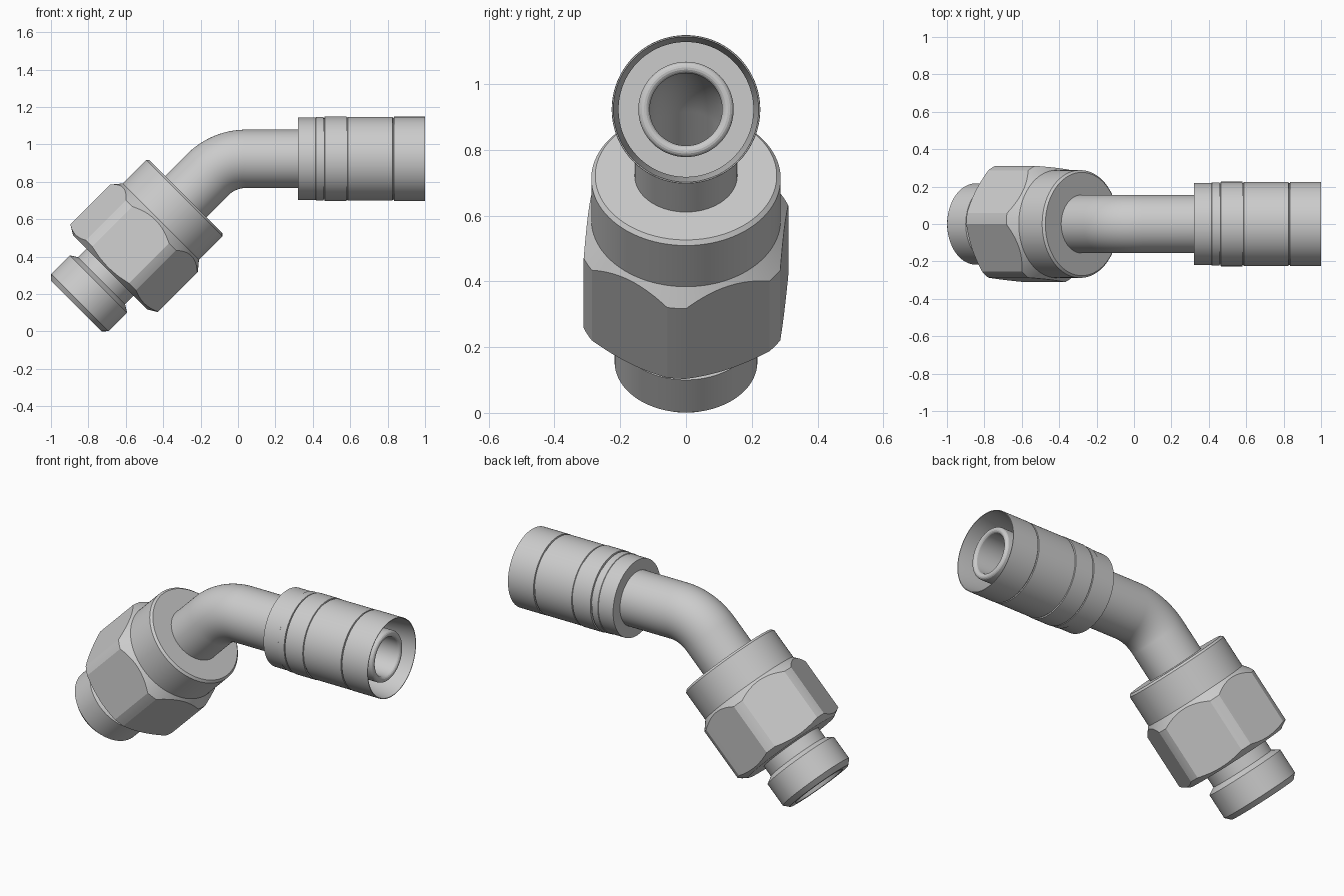
import bpy
from math import sin, cos, pi, radians, degrees

if "Cube" in bpy.data.objects:
    bpy.data.objects.remove(bpy.data.objects["Cube"])

SEGS = 144
# Centreline: 45 degree straight, bend, then horizontal straight
START = (-0.865, 0.135)
BEND_R = 0.29
S1 = 0.994
S2 = S1 + BEND_R * pi / 4
X2, AXIS_Z = 0.043, 0.923


def place(s):
    """Centre point and tangent angle at distance s along the fitting."""
    if s <= S1:
        return START[0] + s * cos(pi / 4), START[1] + s * sin(pi / 4), pi / 4
    if s >= S2:
        return X2 + s - S2, AXIS_Z, 0.0
    a = pi / 4 - (s - S1) / BEND_R
    return X2 - BEND_R * sin(a), AXIS_Z - BEND_R * (1 - cos(a)), a


def skin(name, profile):
    """Sweep profile(angle) -> [(s, radius)] around the centreline."""
    cols, verts, faces = [], [], []
    for j in range(SEGS):
        phi = 2 * pi * j / SEGS
        col = profile(phi)
        for s, r in col:
            x, z, a = place(s)
            verts.append((x - sin(a) * r * cos(phi), r * sin(phi),
                          z + cos(a) * r * cos(phi)))
    n = len(col)
    for j in range(SEGS):
        k = (j + 1) % SEGS
        for i in range(n - 1):
            faces.append((j * n + i, j * n + i + 1, k * n + i + 1, k * n + i))
    mesh = bpy.data.meshes.new(name)
    mesh.from_pydata(verts, [], faces)
    mesh.shade_smooth()
    mesh.set_sharp_from_angle(angle=radians(18))
    ob = bpy.data.objects.new(name, mesh)
    bpy.context.collection.objects.link(ob)
    return ob


def at_x(points):
    """Turn (x, radius) on the horizontal leg into (s, radius)."""
    return [(x - X2 + S2, r) for x, r in points]


# Threaded end, chamfered hexagon and round collar
def nut(phi):
    off = (degrees(phi) - 35 + 30) % 60 - 30
    r = min(0.331, 0.3 / cos(radians(off)))
    return [(0, 0.155), (0, 0.19), (0.028, 0.217), (0.168, 0.217),
            (0.192, 0.178), (0.256, 0.178), (0.256, 0.28),
            (0.256 + (r - 0.28) * 0.6, r), (0.64 - (r - 0.288) * 1.2, r),
            (0.64, 0.288), (0.817, 0.288), (0.829, 0.276), (0.829, 0.15)]


skin("hex_nut_end", nut)

# Bent tube, rounded nipple and through bore ending in a cone seat
bend = [S1 + (S2 - S1) * i / 24 for i in range(25)]
lip = [(0.957 + 0.0175 * sin(t * pi / 8), 0.1275 + 0.0175 * cos(t * pi / 8))
       for t in range(9)]
tube = ([(0.80, 0.156)] + [(s, 0.156) for s in bend]
        + at_x([(0.45, 0.156), (0.45, 0.145)] + lip)
        + [(s, 0.11) for s in reversed(bend)] + [(0.12, 0.11), (0, 0.155)])
skin("bent_tube", lambda phi: tube)


# Crimp sleeve with shallow grooves and an open end
def groove(x, r0, r1):
    return [(x - 0.004, r0), (x - 0.002, r0 - 0.006),
            (x + 0.002, r0 - 0.006), (x + 0.004, r1)]


sleeve = at_x([(0.32, 0.15), (0.32, 0.22), (0.415, 0.22), (0.417, 0.223)]
              + groove(0.46, 0.223, 0.226) + groove(0.583, 0.226, 0.224)
              + groove(0.83, 0.224, 0.225)
              + [(1.0, 0.225), (1.0, 0.221), (0.83, 0.205),
                 (0.45, 0.205), (0.45, 0.14)])
skin("crimp_sleeve", lambda phi: sleeve)
